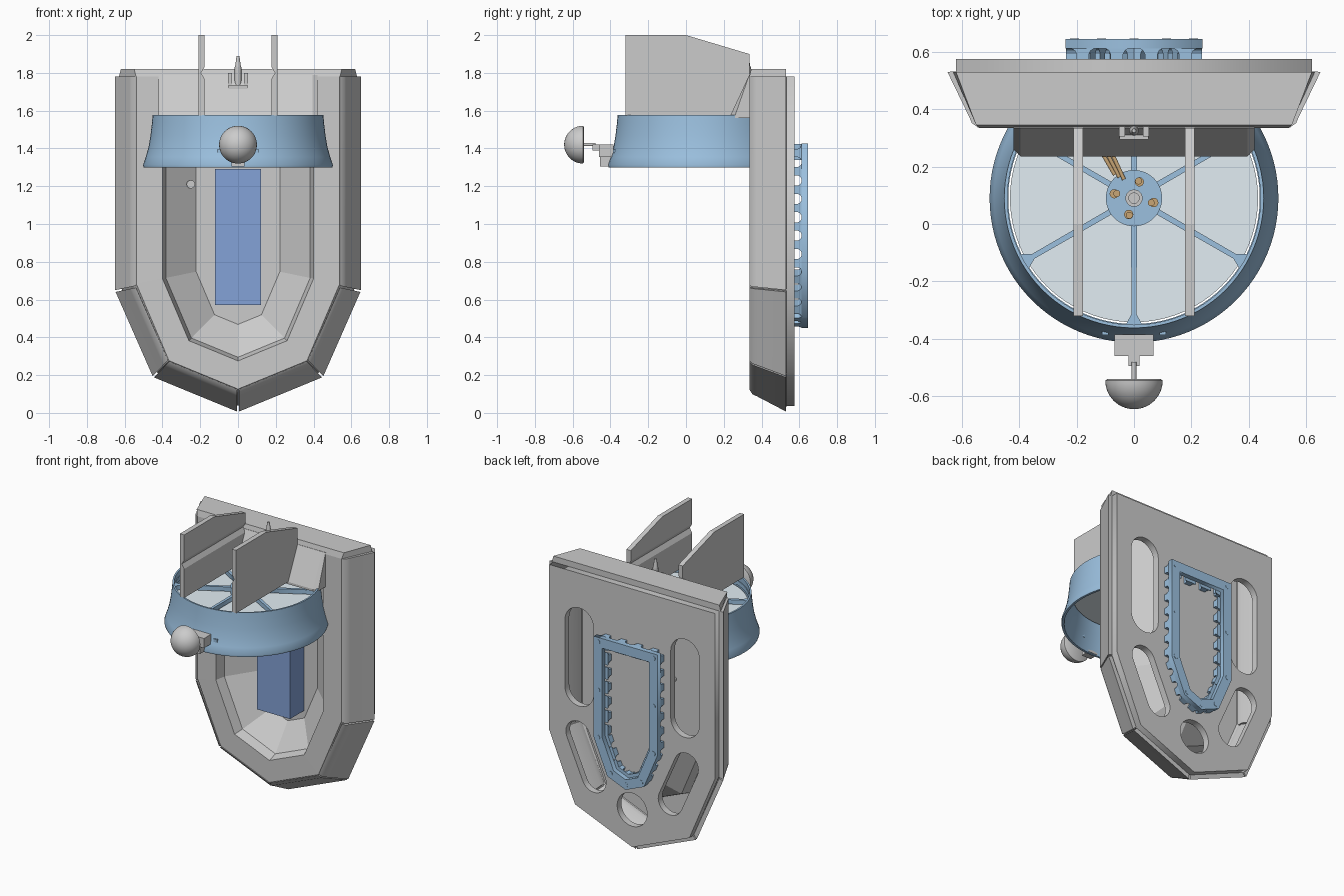
import bpy, bmesh, math
from mathutils import Vector, Matrix

if "Cube" in bpy.data.objects:
    bpy.data.objects.remove(bpy.data.objects["Cube"])


def mat(name, rgb):
    m = bpy.data.materials.new(name)
    m.diffuse_color = (*rgb, 1)
    m.use_nodes = True
    m.node_tree.nodes["Principled BSDF"].inputs["Base Color"].default_value = m.diffuse_color
    return m


BLUE = mat("blue", (0.33, 0.53, 0.74))
CELL = mat("cell_blue", (0.23, 0.36, 0.68))
GLASS = mat("pale_glass", (0.76, 0.85, 0.90))
GOLD = mat("gold", (0.58, 0.38, 0.18))


def finish(name, bm, m=None, smooth=None):
    bmesh.ops.remove_doubles(bm, verts=bm.verts, dist=1e-5)
    bmesh.ops.recalc_face_normals(bm, faces=bm.faces)
    me = bpy.data.meshes.new(name)
    bm.to_mesh(me)
    bm.free()
    ob = bpy.data.objects.new(name, me)
    bpy.context.collection.objects.link(ob)
    if m:
        me.materials.append(m)
    if smooth:
        bpy.ops.object.select_all(action='DESELECT')
        ob.select_set(True)
        bpy.context.view_layer.objects.active = ob
        bpy.ops.object.shade_smooth_by_angle(angle=math.radians(smooth))
    return ob


def loft(name, rows, m=None, close_row=True, close_rows=False, caps=False, smooth=None, clip_y=None):
    bm = bmesh.new()
    vs = [[bm.verts.new(p) for p in r] for r in rows]
    n, k = len(rows), len(rows[0])
    for i in range(n if close_rows else n - 1):
        for j in range(k if close_row else k - 1):
            a, b = vs[i], vs[(i + 1) % n]
            bm.faces.new((a[j], a[(j + 1) % k], b[(j + 1) % k], b[j]))
    if caps:
        bm.faces.new(vs[0])
        bm.faces.new(vs[-1])
    if clip_y is not None:
        bmesh.ops.bisect_plane(bm, geom=bm.verts[:] + bm.edges[:] + bm.faces[:],
                               plane_co=(0, clip_y, 0), plane_no=(0, 1, 0), clear_outer=True)
    return finish(name, bm, m, smooth)


def box(name, lo, hi, m=None):
    rows = [[(lo[0], lo[1], z), (hi[0], lo[1], z), (hi[0], hi[1], z), (lo[0], hi[1], z)] for z in (lo[2], hi[2])]
    return loft(name, rows, m, caps=True)


def rod(name, a, b, r1, r2=None, m=None, seg=20):
    a, b = Vector(a), Vector(b)
    bm = bmesh.new()
    mx = Matrix.Translation((a + b) / 2) @ (b - a).to_track_quat('Z', 'Y').to_matrix().to_4x4()
    bmesh.ops.create_cone(bm, cap_ends=True, segments=seg, radius1=r1, radius2=r1 if r2 is None else r2,
                          depth=(b - a).length, matrix=mx)
    return finish(name, bm, m, 40)


def lathe(name, prof, centre, m=None, along_y=False, seg=96, clip_y=None, closed=True):
    rows = []
    for i in range(seg):
        c, s = math.cos(2 * math.pi * i / seg), math.sin(2 * math.pi * i / seg)
        rows.append([Vector(centre) + Vector((r * c, h, r * s) if along_y else (r * c, r * s, h)) for r, h in prof])
    return loft(name, rows, m, closed, True, smooth=35, clip_y=clip_y)


def plate(name, outline, holes, lo, hi, m=None, upright=True):
    """Flat sheet with holes, standing in xz (upright) or lying in xy."""
    cu = bpy.data.curves.new(name, 'CURVE')
    cu.dimensions, cu.fill_mode, cu.extrude = '2D', 'BOTH', (hi - lo) / 2
    for pts in [outline] + holes:
        sp = cu.splines.new('POLY')
        sp.points.add(len(pts) - 1)
        for p, q in zip(sp.points, pts):
            p.co = (q[0], q[1], 0, 1)
        sp.use_cyclic_u = True
    tmp = bpy.data.objects.new(name + "_curve", cu)
    bpy.context.collection.objects.link(tmp)
    me = bpy.data.meshes.new_from_object(tmp.evaluated_get(bpy.context.evaluated_depsgraph_get()))
    bpy.data.objects.remove(tmp)
    bm = bmesh.new()
    bm.from_mesh(me)
    mid = (lo + hi) / 2
    mx = Matrix.Translation((0, mid, 0)) @ Matrix.Rotation(math.pi / 2, 4, 'X') if upright \
        else Matrix.Translation((0, 0, mid))
    bm.transform(mx)
    return finish(name, bm, m)


def arc(cx, cy, r, a0, a1, n):
    return [(cx + r * math.cos(math.radians(a0 + (a1 - a0) * i / n)),
             cy + r * math.sin(math.radians(a0 + (a1 - a0) * i / n))) for i in range(n + 1)]


def stadium(x0, z0, x1, z1, r):
    a = math.degrees(math.atan2(z1 - z0, x1 - x0))
    return arc(x1, z1, r, a - 90, a + 90, 14) + arc(x0, z0, r, a + 90, a + 270, 14)


def outline(d, top=1.78, corner=.66):
    """Shield outline inset by d: seven points, left top round to right top."""
    P = [Vector((.65, corner)), Vector((.45, .19)), Vector((0, .005))]
    lines = [(Vector((-1, 0)), -.65 + d)]
    for a, b in zip(P, P[1:]):
        t = (b - a).normalized()
        nrm = Vector((t.y, -t.x))
        lines.append((nrm, nrm.dot(a) + d))
    lines.append((Vector((1, 0)), 0))
    q = []
    for (n1, c1), (n2, c2) in zip(lines, lines[1:]):
        det = n1.x * n2.y - n1.y * n2.x
        q.append(((c1 * n2.y - n1.y * c2) / det, (n1.x * c2 - c1 * n2.x) / det))
    right = [(q[0][0], top)] + q[:2]
    return [(-x, z) for x, z in right] + [(0, q[2][1])] + right[::-1]


# Shield body: hollow shell with lipped, sloping recess
shell = [(.03, .53), (.095, .36), (.112, .3365), (.25, .335), (.268, .40), (.43, .531)]
loft("body_shell", [[(x, y, z) for x, z in outline(d)] for d, y in shell], close_row=False)

# Armour strips with small gaps at the corners
strip = [(0, .53), (.075, .375), (.085, .352), (.108, .335), (.11, .38), (.03, .531)]
for i in range(6):
    ends = ([], [])
    for d, y in strip:
        o = outline(d, corner=.645)
        a, b = Vector(o[i]), Vector(o[i + 1])
        t = (b - a).normalized() * .005
        a, b = (a if i == 0 else a + t), (b if i == 5 else b - t)
        ends[0].append((a.x, y, a.y))
        ends[1].append((b.x, y, b.y))
    loft("armour_strip", ends, caps=True, smooth=40)

# Back plate with lightening holes
holes = [arc(0, .29, .112, 0, 350, 35)]
for s in (1, -1):
    holes += [stadium(s * .395, .99, s * .395, 1.44, .107), stadium(s * .405, .69, s * .285, .42, .09)]
plate("back_plate", outline(.03), holes, .53, .575)

# Top cap and sloping bracket over the ring
loft("top_cap", [[(-.63, .53, 1.78), (-.54, .335, 1.78), (.54, .335, 1.78), (.63, .53, 1.78)],
                 [(-.62, .53, 1.82), (-.55, .345, 1.82), (.55, .345, 1.82), (.62, .53, 1.82)]], caps=True)
loft("ring_bracket", [[(x, y0, 1.575), (x, .335, 1.79), (x, .37, 1.79), (x, .37, 1.56), (x, y0, 1.56)]
                      for x, y0 in ((-.42, .26), (-.395, .235), (.395, .235), (.42, .26))], caps=True)
for s in (1, -1):
    box("pin_clevis", (s * .042 - .01, .305, 1.72), (s * .042 + .01, .36, 1.80))
box("clevis_base", (-.05, .295, 1.715), (.05, .34, 1.735))
rod("hinge_pin", (0, .325, 1.72), (0, .325, 1.83), .018)
rod("hinge_pin_tip", (0, .325, 1.83), (0, .325, 1.89), .016, .007)
rod("cable_port", (-.25, .47, 1.21), (-.25, .52, 1.21), .022)

# Flared blue ring, meeting the body front
C = (0, .09, 0)
lathe("flared_ring", [(.452, 1.577), (.456, 1.53), (.463, 1.47), (.473, 1.41), (.488, 1.355), (.503, 1.312),
                      (.500, 1.30), (.485, 1.30), (.472, 1.36), (.455, 1.43), (.443, 1.50), (.441, 1.577)],
      C, BLUE, clip_y=.345)

# Six-spoked wheel, pale panels and hub
cells = []
for k in range(6):
    a0, a1 = 30 + 60 * k, 90 + 60 * k
    cells.append(arc(0, .09, .095, a1 - 6, a0 + 6, 6) + arc(0, .09, .405, a0 + 1.3, a0 + 1.3, 1)[:1]
                 + arc(0, .09, .438, a0 + 3.5, a1 - 3.5, 20) + arc(0, .09, .405, a1 - 1.3, a1 - 1.3, 1)[:1])
plate("spoked_wheel", arc(0, .09, .447, 0, 356.25, 95), cells, 1.51, 1.54, BLUE, upright=False)
rod("wheel_panels", (0, .09, 1.49), (0, .09, 1.505), .432, m=GLASS, seg=96)
rod("hub_disc", (0, .09, 1.50), (0, .09, 1.548), .098, m=BLUE, seg=48)
lathe("hub_socket", [(.03, 1.54), (.03, 1.565), (.018, 1.565), (.018, 1.55), (0, 1.55)], C, seg=24, closed=False)
for k in range(4):
    x, y = arc(0, .09, .062, 75 + 90 * k, 75 + 90 * k, 1)[0]
    rod("contact_post", (x, y, 1.54), (x, y, 1.572), .012, m=GOLD)
    rod("contact_collar", (x * 1.15, .09 + (y - .09) * .95, 1.54), (x * 1.15, .09 + (y - .09) * .95, 1.555), .016, m=GOLD)
for k in range(3):
    rod("wire", (-.035 - k * .016, .155 + k * .008, 1.552), (-.085 - k * .018, .265, 1.552), .007, m=GOLD, seg=10)

# Twin fins with a groove on the inner face
for s in (1, -1):
    prof = [(.21, 1.575), (.21, 2.0), (.178, 2.0), (.178, 1.83), (.196, 1.80), (.178, 1.77), (.178, 1.575)]
    rows = []
    for y, cut in ((-.32, 0), (0, 0), (.335, .10)):
        rows.append([(s * x, y, min(z, 2.0 - cut)) for x, z in prof])
    loft("fin", rows, caps=True)

# Front sensor: mount, stem and dome
box("sensor_mount", (-.068, -.46, 1.355), (.068, -.385, 1.42))
box("sensor_foot", (-.035, -.455, 1.305), (.035, -.39, 1.355))
box("sensor_neck", (-.02, -.495, 1.39), (.02, -.46, 1.42))
rod("sensor_stem", (0, -.55, 1.42), (0, -.48, 1.42), .008)
dome = [(.1 * math.sin(t), -.545 - .1 * math.cos(t)) for t in [math.pi / 2 * i / 14 for i in range(15)]]
lathe("sensor_dome", dome + [(.092, -.54), (0, -.54)], (0, 0, 1.42), along_y=True, seg=48, closed=False)
for s in (1, -1):
    box("mount_clip", (s * .10 - .012, -.386, 1.375), (s * .10 + .012, -.365, 1.395), BLUE)

# Blue cell in the recess
box("power_cell", (-.123, .38, .57), (.123, .53, 1.29), CELL)

# Rear toothed frame, with a tooth row crossing its full width
outer, inner = outline(.412, 1.425), outline(.475, 1.36)
plate("rear_frame", outer, [inner], .612, .645, BLUE)
tooth = [(-.022, .574), (.022, .574), (.022, .592), (.028, .604), (.042, .613), (-.042, .613), (-.028, .604), (-.022, .592)]
for i in range(7):
    a, b = Vector(outer[i]), Vector(outer[(i + 1) % 7])
    t = (b - a).normalized()
    n = Vector((-t.y, t.x))
    count = 4 if i == 6 else max(2, round((b - a).length / .1))
    step = (b - a).length / count
    for k in range(count):
        c = a + t * step * (k + .5)
        loft("frame_tooth", [[((c + t * u + n * w).x, y, (c + t * u + n * w).y) for u, y in tooth]
                             for w in (.001, .085)], BLUE, caps=True)

# Frame screws
mid = outline(.443, 1.395)
for x, z in mid + [(mid[0][0], 1.07), (mid[6][0], 1.07)]:
    rod("frame_screw", (x, .635, z), (x, .647, z), .016, m=BLUE, seg=16)
